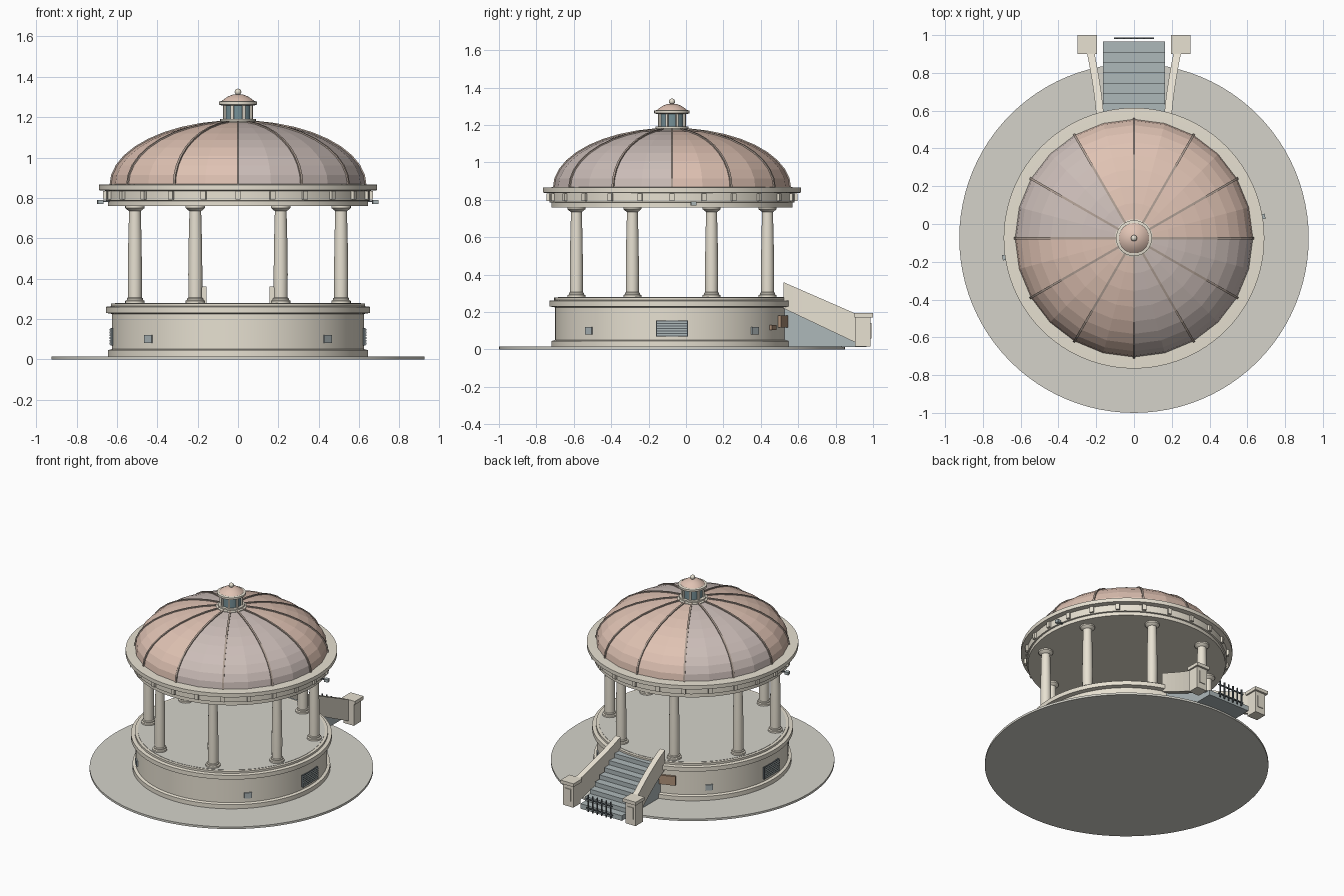
import bpy, math
from math import sin, cos, pi, radians

if "Cube" in bpy.data.objects:
    bpy.data.objects.remove(bpy.data.objects["Cube"])

CY = -0.075  # rotunda axis in y


def mat(name, r, g, b):
    m = bpy.data.materials.new(name)
    m.diffuse_color = (r, g, b, 1)
    m.use_nodes = True
    m.node_tree.nodes["Principled BSDF"].inputs["Base Color"].default_value = m.diffuse_color
    return m


STONE = mat("stone", 0.80, 0.75, 0.64)
PAVE = mat("paving", 0.66, 0.65, 0.59)
COPPER = mat("copper", 0.74, 0.54, 0.45)
AGED = mat("aged_copper", 0.60, 0.51, 0.48)
RIB = mat("rib_brown", 0.42, 0.34, 0.29)
SLATE = mat("slate", 0.42, 0.48, 0.49)
GLASS = mat("dark_glass", 0.18, 0.28, 0.31)
IRON = mat("iron", 0.10, 0.12, 0.13)
BRONZE = mat("bronze", 0.42, 0.28, 0.19)


def mesh(name, verts, faces, *mats, smooth=False):
    me = bpy.data.meshes.new(name)
    me.from_pydata(verts, [], faces)
    me.update()
    for m in mats:
        me.materials.append(m)
    ob = bpy.data.objects.new(name, me)
    bpy.context.collection.objects.link(ob)
    if smooth:
        bpy.ops.object.select_all(action='DESELECT')
        ob.select_set(True)
        bpy.context.view_layer.objects.active = ob
        bpy.ops.object.shade_smooth_by_angle(angle=radians(35))
    return ob


def lathe(name, prof, segs, *mats, c=(0, CY), smooth=True):
    """Spin an (r, z) profile, listed bottom to top, and cap both ends."""
    v = [(c[0] + r * cos(2 * pi * i / segs), c[1] + r * sin(2 * pi * i / segs), z)
         for r, z in prof for i in range(segs)]
    f = [(k * segs + i, k * segs + (i + 1) % segs,
          (k + 1) * segs + (i + 1) % segs, (k + 1) * segs + i)
         for k in range(len(prof) - 1) for i in range(segs)]
    top = (len(prof) - 1) * segs
    f += [tuple(reversed(range(segs))), tuple(range(top, top + segs))]
    return mesh(name, v, f, *mats, smooth=smooth)


def box(name, c, s, m, rot=0.0):
    v = []
    for z in (-.5, .5):
        for x, y in ((-.5, -.5), (.5, -.5), (.5, .5), (-.5, .5)):
            x1, y1 = x * s[0], y * s[1]
            v.append((c[0] + x1 * cos(rot) - y1 * sin(rot),
                      c[1] + x1 * sin(rot) + y1 * cos(rot), c[2] + z * s[2]))
    return mesh(name, v, [(3, 2, 1, 0), (4, 5, 6, 7), (0, 1, 5, 4), (1, 2, 6, 5),
                          (2, 3, 7, 6), (3, 0, 4, 7)], m)


def polar_box(name, deg, r, z, s, m):
    """Box on the rotunda wall; s = (depth, width, height)."""
    a = radians(deg)
    return box(name, (r * cos(a), CY + r * sin(a), z), s, m, a)


def loft(name, sections, m, flip=False):
    """Join four-point sections into a capped bar."""
    v = [p for s in sections for p in s]
    n = len(sections)
    f = [(4 * k + i, 4 * k + (i + 1) % 4, 4 * k + 4 + (i + 1) % 4, 4 * k + 4 + i)
         for k in range(n - 1) for i in range(4)]
    f += [(3, 2, 1, 0), tuple(range(4 * n - 4, 4 * n))]
    if flip:
        f = [tuple(reversed(q)) for q in f]
    return mesh(name, v, f, m)


# Paving and drum base
lathe("paving_disc", [(.925, 0), (.925, .015)], 96, PAVE)
lathe("base_drum", [(.645, .015), (.645, .045), (.625, .05), (.625, .225), (.655, .23),
                    (.655, .26), (.63, .263), (.63, .277), (.60, .277)], 96, STONE)
lathe("floor", [(.61, .27), (.61, .279)], 96, PAVE)

# Columns
for i in range(8):
    a = radians(22.5 + 45 * i)
    lathe(f"column_{i}", [(.048, .275), (.048, .29), (.04, .294), (.04, .302), (.034, .306),
                          (.035, .42), (.033, .58), (.029, .735), (.036, .739), (.048, .75),
                          (.048, .762)], 24, STONE, c=(.553 * cos(a), CY + .553 * sin(a)))

# Entablature ring and blocks
lathe("entablature", [(.645, .76), (.645, .785), (.655, .787), (.655, .835), (.69, .838),
                      (.69, .865), (.62, .868)], 96, STONE)
for i in range(24):
    polar_box(f"cornice_block_{i}", 15 * i, .66, .813, (.02, .025, .04), STONE)
for i, d in enumerate((9.5, 188.5)):
    polar_box(f"cornice_lamp_{i}", d, .69, .78, (.028, .028, .02), SLATE)
    polar_box(f"lamp_arm_{i}", d, .665, .783, (.04, .01, .008), IRON)

# Faceted dome with two copper tones
A, B, Z0 = .63, .315, .863
ang = [radians(82) * k / 9 for k in range(10)]
dome = lathe("dome", [(A * cos(t), Z0 + B * sin(t)) for t in ang], 24, COPPER, AGED, smooth=False)
for p in dome.data.polygons:
    d = math.degrees(math.atan2(p.center.y - CY, p.center.x)) % 360
    p.material_index = int(120 < d < 180 or d > 270)

# Dome ribs
for i in range(12):
    a = radians(30 * i)
    secs = []
    for t in ang:
        s = []
        for o, w in ((-.01, -.006), (.007, -.006), (.007, .006), (-.01, .006)):
            r = (A + o) * cos(t)
            s.append((r * cos(a) - w * sin(a), CY + r * sin(a) + w * cos(a), Z0 + (B + o) * sin(t)))
        secs.append(s)
    loft(f"dome_rib_{i}", secs, RIB)

# Lantern and finial
lathe("lantern_base", [(.10, 1.165), (.10, 1.178), (.088, 1.182), (.088, 1.192)], 32, STONE)
lathe("lantern_glass", [(.068, 1.19), (.068, 1.262)], 16, GLASS)
for i in range(8):
    polar_box(f"lantern_post_{i}", 22.5 + 45 * i, .07, 1.226, (.014, .014, .075), STONE)
lathe("lantern_cornice", [(.08, 1.258), (.095, 1.263), (.095, 1.277), (.08, 1.28)], 32, STONE)
lathe("lantern_cap", [(.082, 1.278), (.07, 1.289), (.05, 1.302), (.028, 1.311), (.008, 1.314)],
      24, COPPER)
lathe("finial_ball", [(.016 * sin(pi * k / 8) + .0005, 1.325 - .016 * cos(pi * k / 8))
                      for k in range(9)], 16, STONE)

# Vents, louvres and plaques on the drum
for d in (45, 135, 225, 315):
    polar_box(f"small_vent_{d}", d, .625, .10, (.016, .05, .04), SLATE)
for d in (0, 180):
    polar_box(f"louvre_back_{d}", d, .622, .112, (.02, .17, .086), IRON)
    for k in range(6):
        polar_box(f"louvre_slat_{d}_{k}", d, .63, .078 + .0137 * k, (.016, .16, .008), SLATE)
for d in (70, 110):
    polar_box(f"wall_plaque_{d}", d, .632, .15, (.016, .11, .065), BRONZE)
polar_box("wall_box", 59, .63, .118, (.016, .05, .026), BRONZE)

# Stairs
N, Y0, Y1 = 8, .53, .965
for k in range(N):
    y = Y0 + (Y1 - Y0) * (k + 1) / N
    top = .265 - .031 * k
    box(f"stair_{k}", (0, (y + .5) / 2, (top + .012) / 2), (.33, y - .5, top - .012), SLATE)

# Flared parapets with end piers, one on each side
for side, sx in (("left", -1), ("right", 1)):
    secs = []
    for k in range(9):
        t = k / 8
        y, x = .52 + .39 * t, .177 + .053 * t ** 1.5
        zt, zb = .36 - .17 * t, .22 - .185 * t
        secs.append([(sx * (x - .02), y, zb), (sx * (x + .02), y, zb),
                     (sx * (x + .02), y, zt), (sx * (x - .02), y, zt)])
    loft(f"parapet_{side}", secs, STONE, flip=sx > 0)
    box(f"pier_{side}", (sx * .248, .945, .094), (.082, .082, .158), STONE)
    box(f"pier_cap_{side}", (sx * .248, .95, .183), (.104, .1, .024), STONE)
    box(f"pier_panel_{side}", (sx * .248, .987, .10), (.045, .008, .085), STONE)

# Iron gate at the foot of the stairs
for k in range(6):
    box(f"gate_bar_{k}", (-.09 + .036 * k, .983, .075), (.008, .008, .12), IRON)
for k, z in enumerate((.04, .105)):
    box(f"gate_rail_{k}", (0, .983, z), (.21, .008, .008), IRON)
